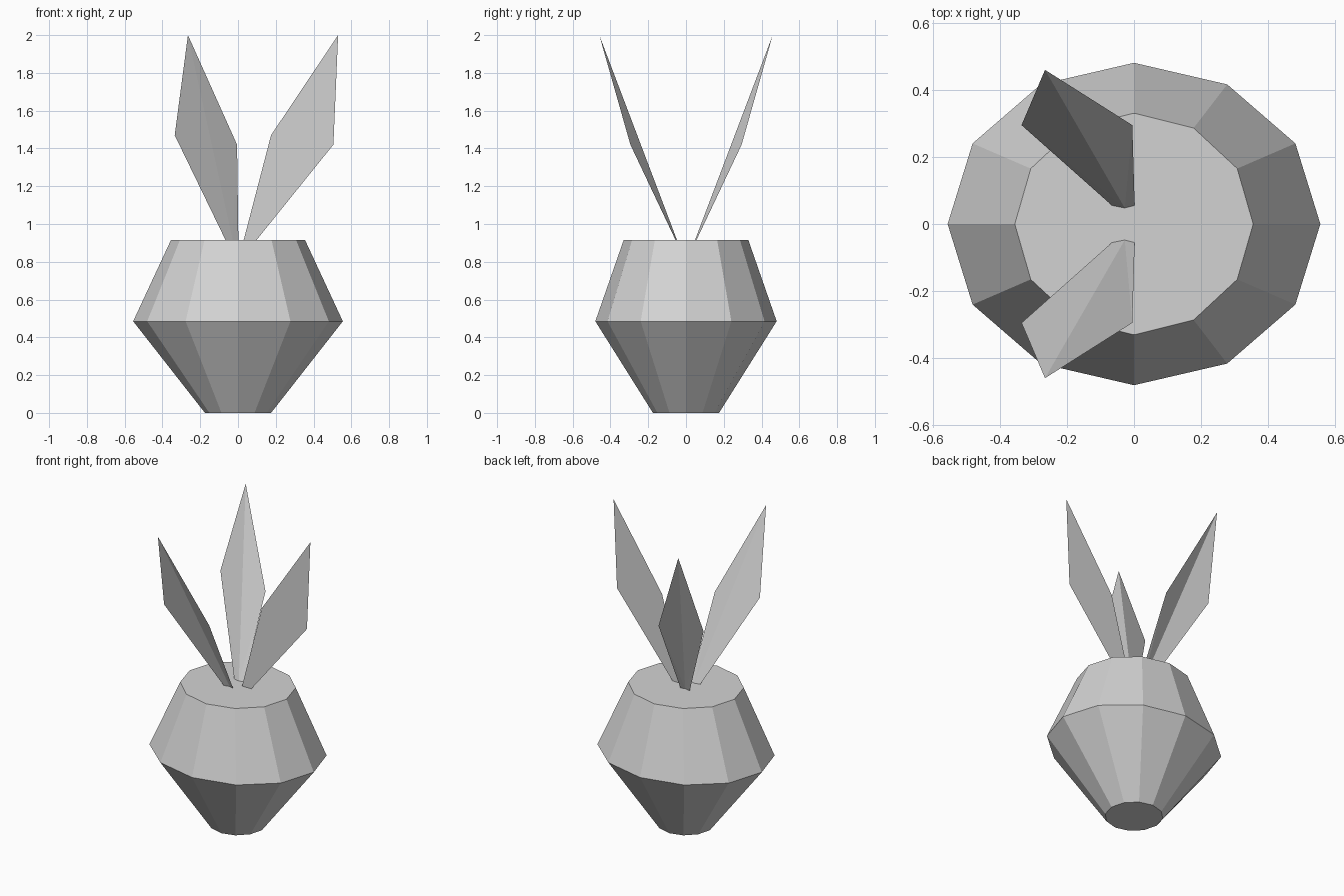
import bpy
import bmesh
from math import cos, sin, pi
from mathutils import Vector

cube = bpy.data.objects.get("Cube")
if cube:
    bpy.data.objects.remove(cube, do_unlink=True)

grey = bpy.data.materials.new("light_grey")
grey.use_nodes = True
colour = (0.65, 0.65, 0.65, 1)
grey.diffuse_color = colour
grey.node_tree.nodes["Principled BSDF"].inputs["Base Color"].default_value = colour


def finish(name, bm):
    mesh = bpy.data.meshes.new(name)
    bm.to_mesh(mesh)
    bm.free()
    mesh.materials.append(grey)
    obj = bpy.data.objects.new(name, mesh)
    bpy.context.collection.objects.link(obj)
    return obj


# Faceted bulb: elliptical rings (x radius, y radius, height) with flat caps
SIDES = 12
bm = bmesh.new()
rings = []
for rx, ry, z in ((0.175, 0.175, 0), (0.555, 0.48, 0.485), (0.355, 0.33, 0.915)):
    angles = [2 * pi * i / SIDES for i in range(SIDES)]
    rings.append([bm.verts.new((rx * cos(a), ry * sin(a), z)) for a in angles])
for low, high in zip(rings, rings[1:]):
    for i in range(SIDES):
        j = (i + 1) % SIDES
        bm.faces.new((low[i], low[j], high[j], high[i]))
bm.faces.new(rings[0][::-1])
bm.faces.new(rings[-1])
finish("bulb_body", bm)


# Pointed leaf: two blades folded along a straight midrib, spread along x
def leaf(name, angle):
    out = Vector((cos(angle), sin(angle), 0))

    def point(reach, side, z):
        return bm.verts.new(out * reach + Vector((side, 0, z)))

    bm = bmesh.new()
    root = point(0.055, 0, 0.915)
    tip = point(0.53, 0, 2)
    for base_side, side, z in ((-0.034, -0.165, 1.47), (0.034, 0.165, 1.42)):
        base = point(0.064, base_side, 0.915)
        shoulder = point(0.34, side, z)
        bm.faces.new((root, base, shoulder))
        bm.faces.new((root, shoulder, tip))
    bmesh.ops.recalc_face_normals(bm, faces=bm.faces)
    # Make the upper side of the blade the outer side
    if sum(f.normal.z for f in bm.faces) < 0:
        bmesh.ops.reverse_faces(bm, faces=bm.faces)
    finish(name, bm)


for label, turn in (("left", 0), ("back", 1), ("front", 2)):
    leaf(label + "_leaf", turn * 2 * pi / 3)
